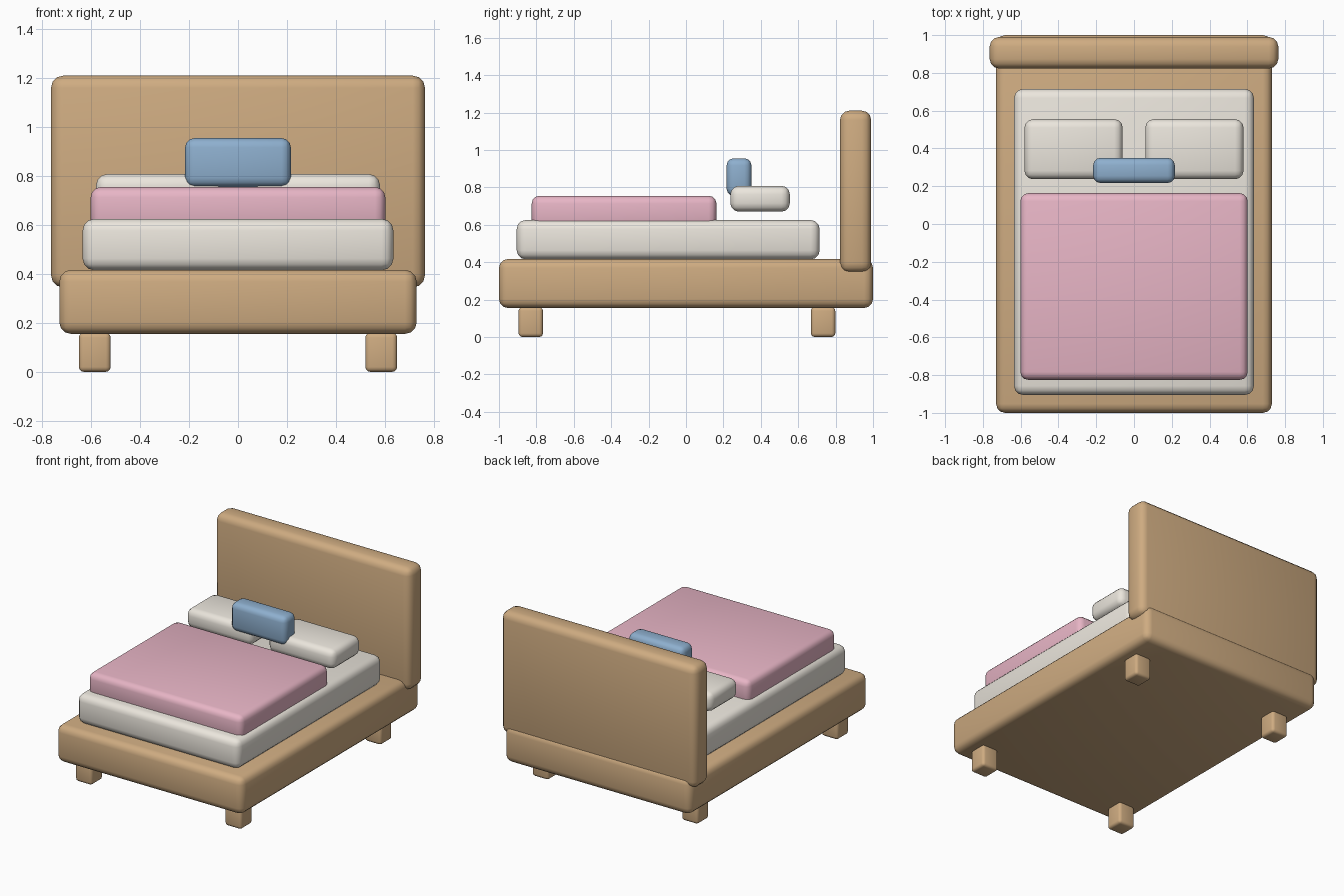
import bpy, math

if "Cube" in bpy.data.objects:
    bpy.data.objects.remove(bpy.data.objects["Cube"])


def material(name, rgb):
    m = bpy.data.materials.new(name)
    m.diffuse_color = (*rgb, 1)
    m.use_nodes = True
    m.node_tree.nodes["Principled BSDF"].inputs["Base Color"].default_value = m.diffuse_color
    return m


wood = material("wood", (0.62, 0.41, 0.22))
linen = material("linen", (0.83, 0.79, 0.72))
pink = material("pink", (0.80, 0.46, 0.56))
blue = material("blue", (0.27, 0.43, 0.62))


def soft_box(name, x, y, z, bevel, mat):
    """Rounded box from (min, max) ranges on each axis."""
    spans = (x, y, z)
    bpy.ops.mesh.primitive_cube_add(size=1, location=[(a + b) / 2 for a, b in spans])
    ob = bpy.context.object
    ob.name = name
    ob.scale = [b - a for a, b in spans]
    bpy.ops.object.transform_apply(location=False, rotation=False, scale=True)
    mod = ob.modifiers.new("rounding", 'BEVEL')
    mod.width = bevel
    mod.segments = 3
    bpy.ops.object.modifier_apply(modifier=mod.name)
    bpy.ops.object.shade_smooth_by_angle(angle=math.radians(40))
    ob.data.materials.append(mat)
    return ob


# Wooden base and headboard
soft_box("bed_frame", (-0.73, 0.73), (-1, 1), (0.155, 0.417), 0.048, wood)
soft_box("headboard", (-0.764, 0.764), (0.823, 0.99), (0.345, 1.21), 0.05, wood)

# Mattress and blanket
soft_box("mattress", (-0.635, 0.635), (-0.905, 0.715), (0.415, 0.625), 0.048, linen)
soft_box("blanket", (-0.602, 0.602), (-0.825, 0.163), (0.575, 0.755), 0.042, pink)

# Mirrored pillows and legs
for side, s in (("left", -1), ("right", 1)):
    soft_box(side + "_pillow", sorted((s * 0.06, s * 0.58)), (0.237, 0.555),
             (0.67, 0.808), 0.045, linen)
    for end, y in (("front", -0.83), ("back", 0.733)):
        soft_box(f"{end}_{side}_leg", sorted((s * 0.52, s * 0.65)),
                 (y - 0.065, y + 0.065), (0, 0.16), 0.02, wood)

# Small upright cushion
soft_box("cushion", (-0.216, 0.216), (0.217, 0.35), (0.755, 0.955), 0.038, blue)
